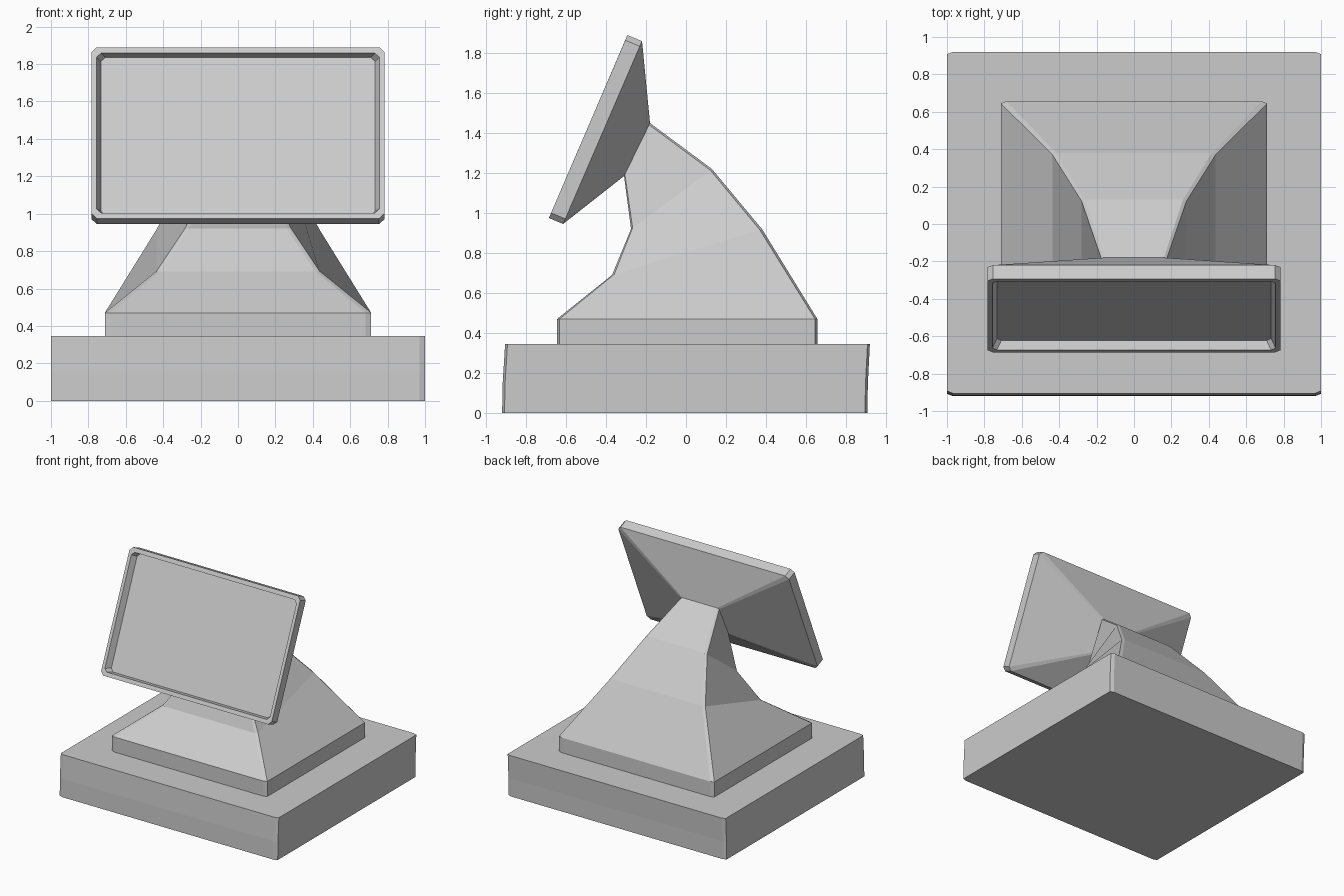
import bpy
import bmesh

if "Cube" in bpy.data.objects:
    bpy.data.objects.remove(bpy.data.objects["Cube"])


def loft(name, sections):
    """Skin chamfered rectangles. Each section: (front y, z), (back y, z),
    half width, chamfer across x, chamfer along the front-back line."""
    bm = bmesh.new()
    rings = []
    for (fy, fz), (by, bz), w, cx, c in sections:
        length = ((by - fy) ** 2 + (bz - fz) ** 2) ** 0.5
        t = c / length
        outline = [(w - cx, 0), (w, t), (w, 1 - t), (w - cx, 1),
                   (cx - w, 1), (-w, 1 - t), (-w, t), (cx - w, 0)]
        rings.append([bm.verts.new((x, fy + (by - fy) * s, fz + (bz - fz) * s))
                      for x, s in outline])
    for a, b in zip(rings, rings[1:]):
        for i in range(8):
            j = (i + 1) % 8
            bm.faces.new((a[i], a[j], b[j], b[i]))
    bm.faces.new(rings[0][::-1])
    bm.faces.new(rings[-1])
    bmesh.ops.recalc_face_normals(bm, faces=bm.faces)
    mesh = bpy.data.meshes.new(name)
    bm.to_mesh(mesh)
    bm.free()
    obj = bpy.data.objects.new(name, mesh)
    bpy.context.collection.objects.link(obj)
    return obj


# Slab base, leaning very slightly backwards
loft("base_slab", [
    ((-0.92, 0.0), (0.907, 0.0), 1.0, 0.03, 0.012),
    ((-0.917, 0.15), (0.91, 0.15), 1.0, 0.03, 0.012),
    ((-0.905, 0.345), (0.92, 0.345), 1.0, 0.03, 0.012),
])

# Plinth and curved neck flowing into the flared screen housing
loft("neck_and_screen", [
    ((-0.645, 0.34), (0.657, 0.34), 0.712, 0.03, 0.012),
    ((-0.645, 0.47), (0.657, 0.47), 0.712, 0.03, 0.012),
    ((-0.37, 0.69), (0.38, 0.92), 0.435, 0.02, 0.012),
    ((-0.275, 0.92), (0.13, 1.22), 0.28, 0.018, 0.01),
    ((-0.31, 1.185), (-0.18, 1.45), 0.175, 0.015, 0.01),
    # housing back rim and front rim
    ((-0.615, 0.945), (-0.22, 1.86), 0.783, 0.028, 0.028),
    ((-0.686, 0.975), (-0.293, 1.89), 0.783, 0.028, 0.028),
    # recessed screen
    ((-0.673, 1.005), (-0.307, 1.858), 0.757, 0.024, 0.024),
    ((-0.622, 0.992), (-0.265, 1.836), 0.733, 0.024, 0.024),
])
